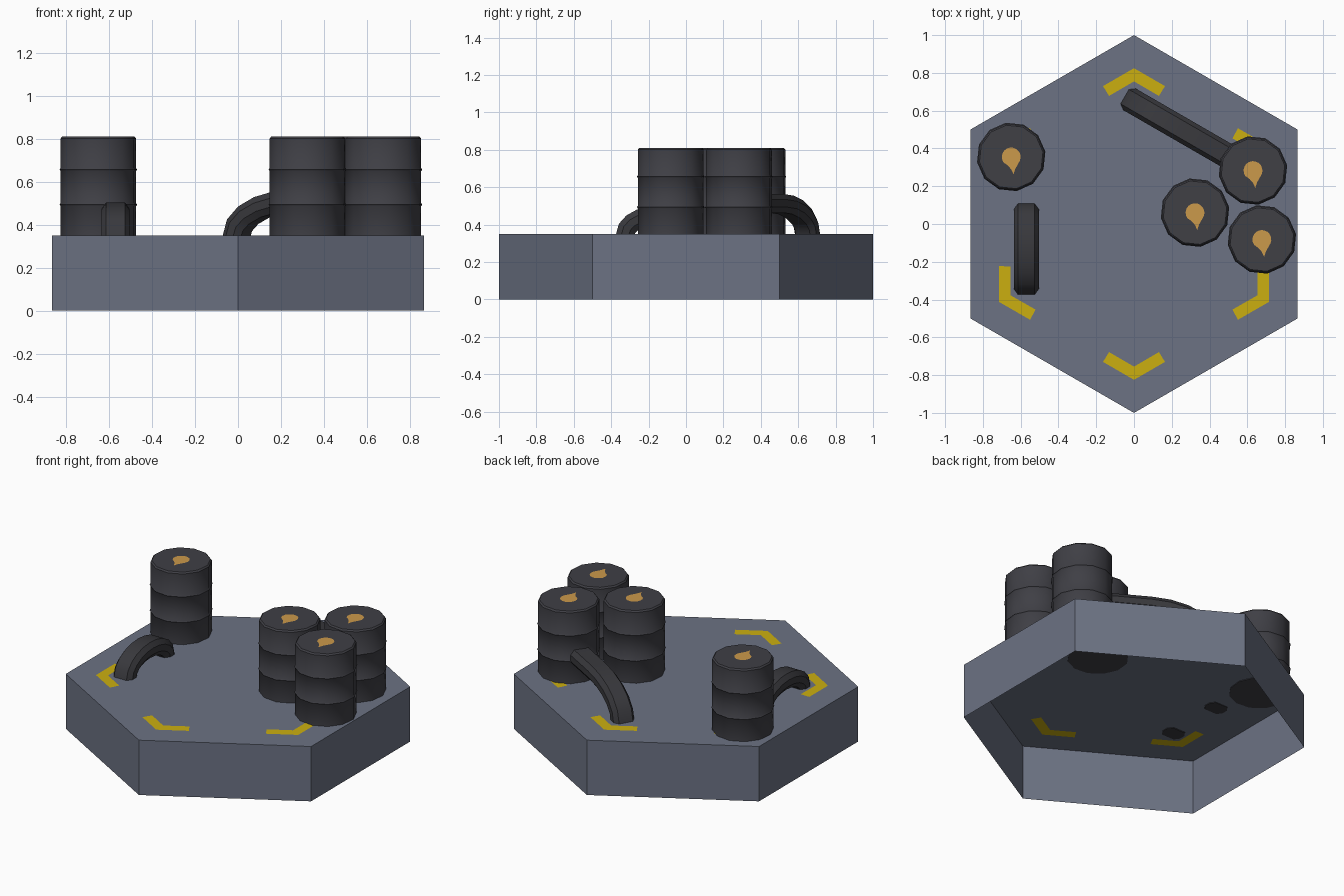
import bpy, bmesh
from math import sin, cos, pi, radians, sqrt
from mathutils import Vector, Matrix

cube = bpy.data.objects.get("Cube")
if cube:
    bpy.data.objects.remove(cube, do_unlink=True)

TOP = 0.35          # height of the platform
SINK = TOP - 0.004  # parts sit slightly into the platform


def material(name, rgb):
    m = bpy.data.materials.new(name)
    m.use_nodes = True
    m.diffuse_color = (*rgb, 1)
    m.node_tree.nodes["Principled BSDF"].inputs["Base Color"].default_value = (*rgb, 1)
    return m


slate = material("slate_blue", (0.15, 0.17, 0.23))
yellow = material("marking_yellow", (0.60, 0.43, 0.005))
charcoal = material("barrel_charcoal", (0.05, 0.05, 0.06))
dark = material("pipe_dark", (0.04, 0.04, 0.046))
amber = material("drop_amber", (0.60, 0.32, 0.07))


def finish(bm, name, mats, smooth=None):
    me = bpy.data.meshes.new(name)
    bm.to_mesh(me)
    bm.free()
    for m in mats:
        me.materials.append(m)
    ob = bpy.data.objects.new(name, me)
    bpy.context.collection.objects.link(ob)
    if smooth:
        bpy.ops.object.select_all(action='DESELECT')
        ob.select_set(True)
        bpy.context.view_layer.objects.active = ob
        bpy.ops.object.shade_smooth_by_angle(angle=radians(smooth))
    return ob


def skin(bm, rings):
    """Join equal rings of points with quads and close both ends."""
    loops = [[bm.verts.new(p) for p in ring] for ring in rings]
    n = len(loops[0])
    for a, b in zip(loops, loops[1:]):
        for i in range(n):
            j = (i + 1) % n
            bm.faces.new((a[i], a[j], b[j], b[i]))
    bm.faces.new(loops[0])
    bm.faces.new(loops[-1])
    bmesh.ops.recalc_face_normals(bm, faces=bm.faces)


# Platform: open-bottomed hexagon, with a painted chevron at each corner
def platform():
    bm = bmesh.new()
    centre, middle, corner = (0, 0), (sqrt(3) / 4, 0.75), (0, 1)
    tip, inner = (0, 0.825), (0, 0.755)
    outer_end, inner_end = (0.164, 0.73), (0.132, 0.678)
    pieces = [((inner, tip, outer_end, inner_end), 1),
              ((centre, inner, inner_end, middle), 0),
              ((inner_end, outer_end, middle), 0),
              ((outer_end, tip, corner, middle), 0)]
    for k in range(6):
        turn = Matrix.Rotation(k * pi / 3, 3, 'Z')
        for side in (1, -1):
            for points, index in pieces:
                vs = [bm.verts.new(turn @ Vector((side * x, y, TOP))) for x, y in points]
                f = bm.faces.new(vs)
                f.normal_update()
                if f.normal.z < 0:
                    f.normal_flip()
                f.material_index = index
            # half of a side wall
            a, b = [turn @ Vector((side * x, y, 0)) for x, y in (corner, middle)]
            up = Vector((0, 0, TOP))
            f = bm.faces.new([bm.verts.new(p) for p in (a, b, b + up, a + up)])
            f.normal_update()
            if f.normal.dot(a + b) < 0:
                f.normal_flip()
    bmesh.ops.remove_doubles(bm, verts=bm.verts, dist=0.0001)
    finish(bm, "platform", [slate, yellow])


# Barrel: ribbed drum with a drop painted on the lid
def barrel(name, x, y):
    bm = bmesh.new()
    r, top = 0.178, 0.81
    profile = [(r, SINK)]
    for z in (0.493, 0.656):
        profile += [(r, z - 0.007), (r + 0.005, z), (r, z + 0.007)]
    profile += [(r, top - 0.009), (r - 0.008, top)]
    angles = [2 * pi * (i + 0.3) / 12 for i in range(12)]
    skin(bm, [[(x + q * cos(a), y + q * sin(a), z) for a in angles] for q, z in profile])
    arc = [radians(-25 + 20 * i) for i in range(13)]
    drop = [(0.05 * cos(a), 0.05 * sin(a)) for a in arc]
    drop += [(-0.018, -0.045), (0.0, -0.066), (0.012, -0.092), (0.022, -0.062)]
    lid = bm.faces.new([bm.verts.new((x + u, y + v, top + 0.002)) for u, v in drop])
    lid.material_index = 1
    lid.normal_update()
    finish(bm, name, [charcoal, amber], 35)


# Pipe: chamfered section swept along an elliptical arch
def pipe(name, start, heading, span, rise, end_angle, tail=0.0):
    bm = bmesh.new()
    w, t, cw, ct = 0.066, 0.05, 0.022, 0.03
    section = [(w, t - ct), (w - cw, t), (cw - w, t), (-w, t - ct),
               (-w, ct - t), (cw - w, -t), (w - cw, -t), (w, ct - t)]
    h = Vector((cos(heading), sin(heading), 0))
    side = Vector((-h.y, h.x, 0))
    up = Vector((0, 0, 1))
    base = Vector((*start, SINK))
    a, b = span - t, rise - t
    steps = round(end_angle / (pi / 10))
    path = []
    for i in range(steps + 1):
        q = end_angle * i / steps
        normal = (h * (-b * cos(q)) + up * (a * sin(q))).normalized()
        path.append((base + h * (span - a * cos(q)) + up * (b * sin(q)), normal))
    if tail:
        path.append((path[-1][0] + h * tail, up))
    skin(bm, [[p + side * u + n * v for u, v in section] for p, n in path])
    finish(bm, name, [dark], 30)


platform()
for name, x, y in (("barrel_back_right", -0.65, 0.355), ("barrel_back_left", 0.63, 0.283),
                   ("barrel_middle", 0.323, 0.06), ("barrel_left", 0.677, -0.082)):
    barrel(name, x, y)
pipe("arched_pipe", (-0.57, -0.375), pi / 2, 0.242, 0.157, pi)
pipe("barrel_pipe", (-0.05, 0.675), radians(-30), 0.38, 0.217, pi / 2, 0.36)
